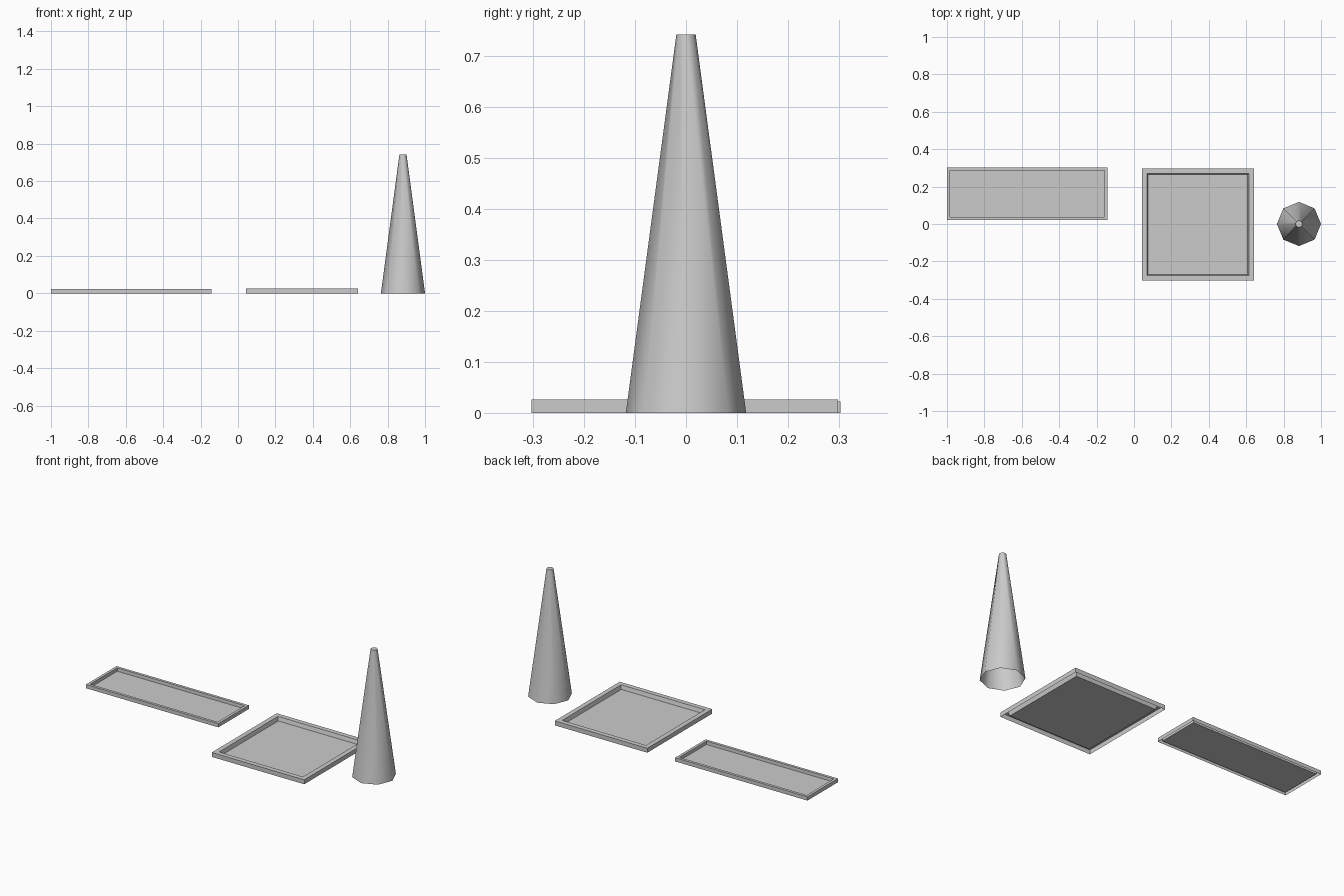
import bpy, bmesh, math

if "Cube" in bpy.data.objects:
    bpy.data.objects.remove(bpy.data.objects["Cube"])


def finish(name, bm):
    bmesh.ops.recalc_face_normals(bm, faces=bm.faces)
    mesh = bpy.data.meshes.new(name)
    bm.to_mesh(mesh)
    bm.free()
    obj = bpy.data.objects.new(name, mesh)
    bpy.context.collection.objects.link(obj)
    return obj


def tray(name, x0, x1, y0, y1, height, rim, slope, floor):
    """Shell tray, open underneath: outer wall, flat rim, inner wall, floor."""
    bm = bmesh.new()
    rings = []
    for inset, z in ((0, 0), (0, height), (rim, height), (rim + slope, floor)):
        a, b, c, d = x0 + inset, x1 - inset, y0 + inset, y1 - inset
        rings.append([bm.verts.new((x, y, z))
                      for x, y in ((a, c), (b, c), (b, d), (a, d))])
    for low, high in zip(rings, rings[1:]):
        for i in range(4):
            j = (i + 1) % 4
            bm.faces.new((low[i], low[j], high[j], high[i]))
    bm.faces.new(rings[-1])
    obj = finish(name, bm)
    # keep the top side as the outside of the open shell
    if obj.data.polygons[-1].normal.z < 0:
        obj.data.flip_normals()
    return obj


# Long narrow tray and square tray
tray("long_tray", -1.0, -0.142, 0.021, 0.303, 0.022, 0.016, 0.001, 0.003)
tray("square_tray", 0.042, 0.642, -0.303, 0.298, 0.026, 0.028, 0.006, 0.003)

# Eight-sided tapered cone, capped on top and open underneath
bm = bmesh.new()
bmesh.ops.create_cone(bm, cap_ends=True, segments=8, radius1=0.118,
                      radius2=0.019, depth=0.742)
bmesh.ops.translate(bm, verts=bm.verts, vec=(0.882, 0, 0.371))
base = [f for f in bm.faces if f.calc_center_median().z < 0.01]
bmesh.ops.delete(bm, geom=base, context='FACES_ONLY')
cone = finish("cone", bm)
bpy.context.view_layer.objects.active = cone
cone.select_set(True)
bpy.ops.object.shade_smooth_by_angle(angle=math.radians(60))
